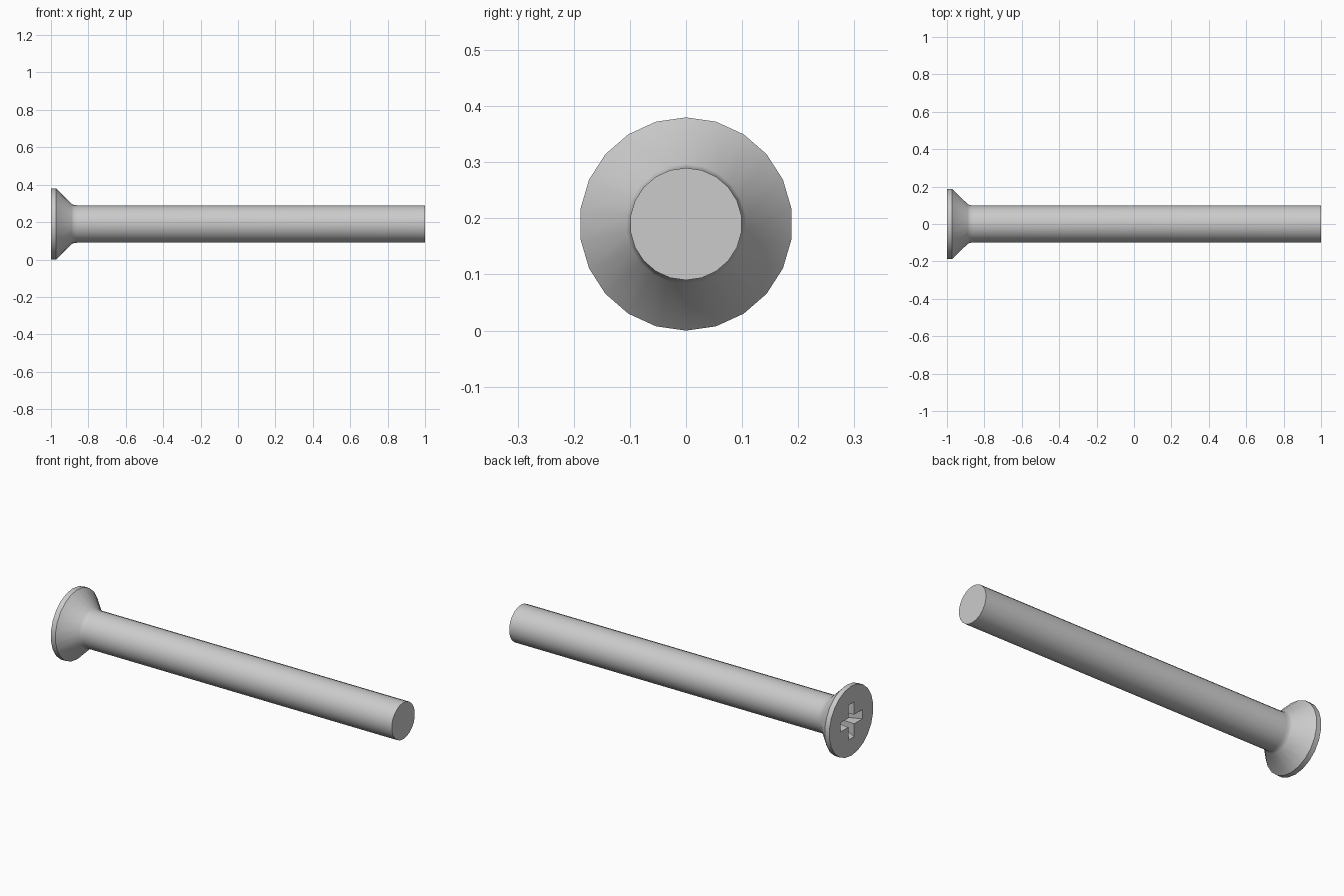
import bpy
import bmesh
from math import cos, sin, pi, radians
from mathutils import Matrix

cube = bpy.data.objects.get("Cube")
if cube:
    bpy.data.objects.remove(cube, do_unlink=True)

SIDES = 22
AXIS_Z = 0.19

steel = bpy.data.materials.new("light_grey_steel")
steel.use_nodes = True
steel.diffuse_color = (0.6, 0.6, 0.6, 1)
steel.node_tree.nodes["Principled BSDF"].inputs["Base Color"].default_value = (0.6, 0.6, 0.6, 1)


def make_object(name, bm):
    bmesh.ops.recalc_face_normals(bm, faces=bm.faces)
    mesh = bpy.data.meshes.new(name)
    bm.to_mesh(mesh)
    bm.free()
    mesh.materials.append(steel)
    obj = bpy.data.objects.new(name, mesh)
    bpy.context.collection.objects.link(obj)
    obj.location.z = AXIS_Z
    return obj


def loft(name, rings):
    """Skin a stack of equal-sized point rings and cap both ends."""
    bm = bmesh.new()
    loops = [[bm.verts.new(p) for p in ring] for ring in rings]
    n = len(loops[0])
    for a, b in zip(loops, loops[1:]):
        for i in range(n):
            j = (i + 1) % n
            bm.faces.new((a[i], a[j], b[j], b[i]))
    bm.faces.new(loops[0])
    bm.faces.new(loops[-1])
    return make_object(name, bm)


def circle(x, r):
    angles = [2 * pi * i / SIDES for i in range(SIDES)]
    return [(x, r * sin(a), r * cos(a)) for a in angles]


def cross(x, reach, half):
    """Plus-shaped outline facing along x."""
    arm = [(half, half), (reach, half), (reach, -half)]
    points = []
    for k in range(4):
        turn = Matrix.Rotation(-k * pi / 2, 2)
        for y, z in arm:
            points.append((x, turn[0][0] * y + turn[0][1] * z,
                           turn[1][0] * y + turn[1][1] * z))
    return points


# Screw body: rim, countersunk cone, filleted neck and plain shank
profile = [(-1, 0.19), (-0.972, 0.19), (-0.889, 0.107), (-0.877, 0.102),
           (-0.86, 0.1), (1, 0.1)]
screw = loft("countersunk_screw", [circle(x, r) for x, r in profile])

# Tapered cross-shaped drive recess
cutter = loft("recess_cutter", [cross(-1.02, 0.105, 0.026),
                                cross(-0.9, 0.045, 0.02)])
cutter.hide_render = True

recess = screw.modifiers.new("drive_recess", "BOOLEAN")
recess.operation = "DIFFERENCE"
recess.solver = "EXACT"
recess.object = cutter

bpy.ops.object.select_all(action="DESELECT")
screw.select_set(True)
bpy.context.view_layer.objects.active = screw
bpy.ops.object.modifier_apply(modifier=recess.name)
bpy.data.objects.remove(cutter, do_unlink=True)
bpy.ops.object.shade_smooth_by_angle(angle=radians(30))
